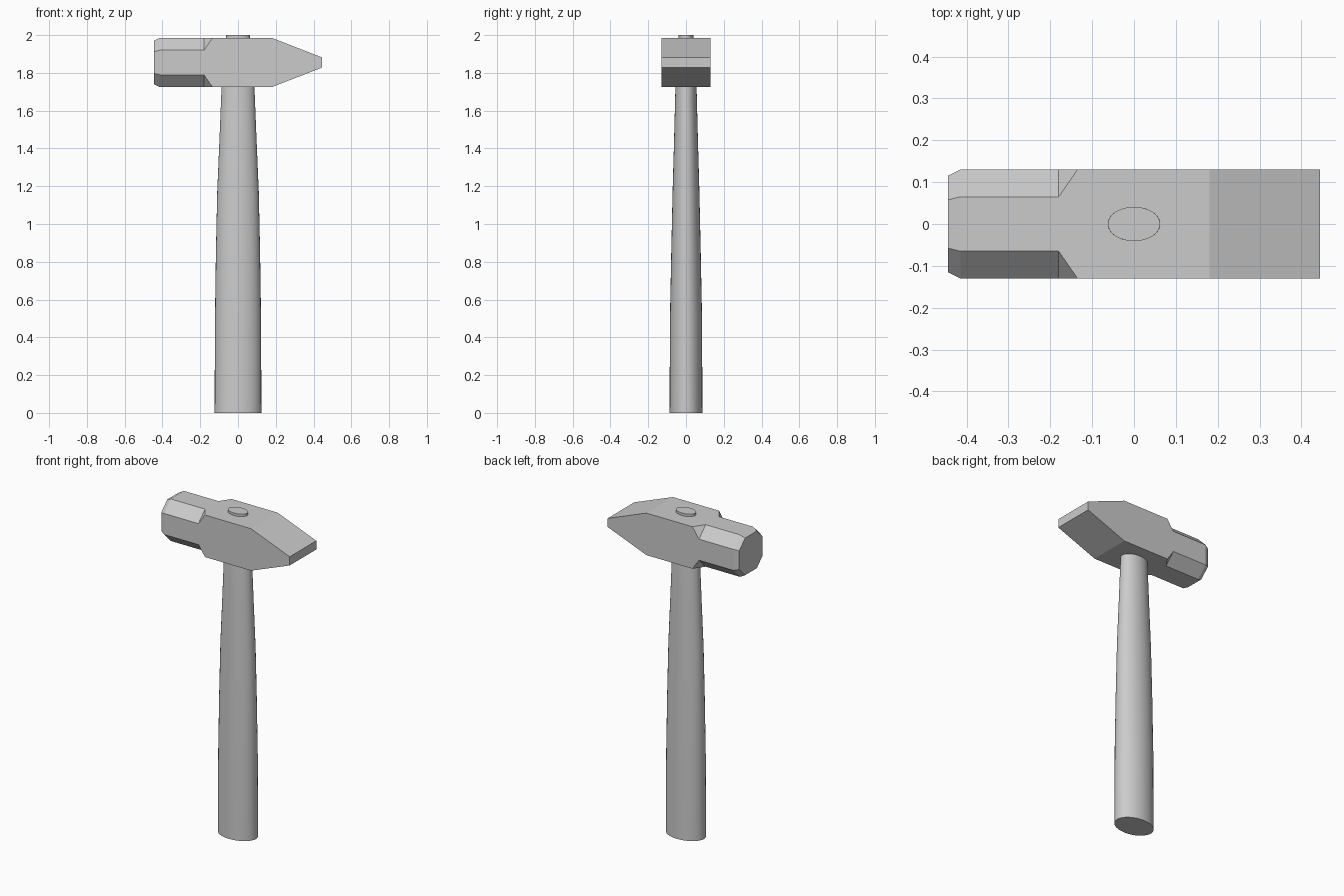
import bpy, bmesh, math

if "Cube" in bpy.data.objects:
    bpy.data.objects.remove(bpy.data.objects["Cube"])

HEAD_Z = 1.855   # centre height of the head
H = 0.13         # half thickness of the head
NECK_X = -0.18   # where the chamfered poll meets the body


def octagon(x, r, c):
    pts = [(r, c), (c, r)]
    return [(x, sy * a, sz * b) for a, b in pts for sy in (-1, 1) for sz in (-1, 1)]


def rectangle(x, hy, hz):
    return [(x, sy * hy, sz * hz) for sy in (-1, 1) for sz in (-1, 1)]


def add_hull(bm, points):
    verts = [bm.verts.new(p) for p in points]
    bmesh.ops.convex_hull(bm, input=verts)


def finish(name, bm):
    bmesh.ops.recalc_face_normals(bm, faces=bm.faces)
    mesh = bpy.data.meshes.new(name)
    bm.to_mesh(mesh)
    bm.free()
    obj = bpy.data.objects.new(name, mesh)
    bpy.context.collection.objects.link(obj)
    return obj


# Head: octagonal poll joined to a square body tapering to a flat peen
bm = bmesh.new()
neck = octagon(NECK_X, H, 0.065)
add_hull(bm, octagon(-0.445, 0.115, 0.0575) + octagon(-0.415, H, 0.065) + neck)
add_hull(bm, neck + rectangle(-0.135, H, H) + rectangle(0.18, H, H)
         + rectangle(0.445, H, 0.027))
inner = [f for f in bm.faces if all(abs(v.co.x - NECK_X) < 1e-4 for v in f.verts)]
bmesh.ops.delete(bm, geom=inner, context='FACES')
bmesh.ops.remove_doubles(bm, verts=bm.verts, dist=1e-4)
bmesh.ops.dissolve_limit(bm, angle_limit=math.radians(1), verts=bm.verts, edges=bm.edges)
head = finish("hammer_head", bm)
head.location.z = HEAD_Z

# Handle: elliptical sections (height, half width, half depth) up through the head
SECTIONS = [(0, 0.124, 0.087), (0.5, 0.122, 0.085), (0.85, 0.117, 0.078),
            (1.17, 0.110, 0.071), (1.45, 0.098, 0.063), (1.725, 0.087, 0.056),
            (1.96, 0.063, 0.041), (2.0, 0.0625, 0.041)]
SIDES = 32
bm = bmesh.new()
rings = []
for z, rx, ry in SECTIONS:
    angles = [2 * math.pi * i / SIDES for i in range(SIDES)]
    rings.append([bm.verts.new((rx * math.cos(a), ry * math.sin(a), z)) for a in angles])
for lo, hi in zip(rings, rings[1:]):
    for i in range(SIDES):
        j = (i + 1) % SIDES
        bm.faces.new((lo[i], lo[j], hi[j], hi[i]))
bm.faces.new(rings[0][::-1])
bm.faces.new(rings[-1])
handle = finish("handle", bm)
bpy.context.view_layer.objects.active = handle
handle.select_set(True)
bpy.ops.object.shade_smooth_by_angle(angle=math.radians(30))
